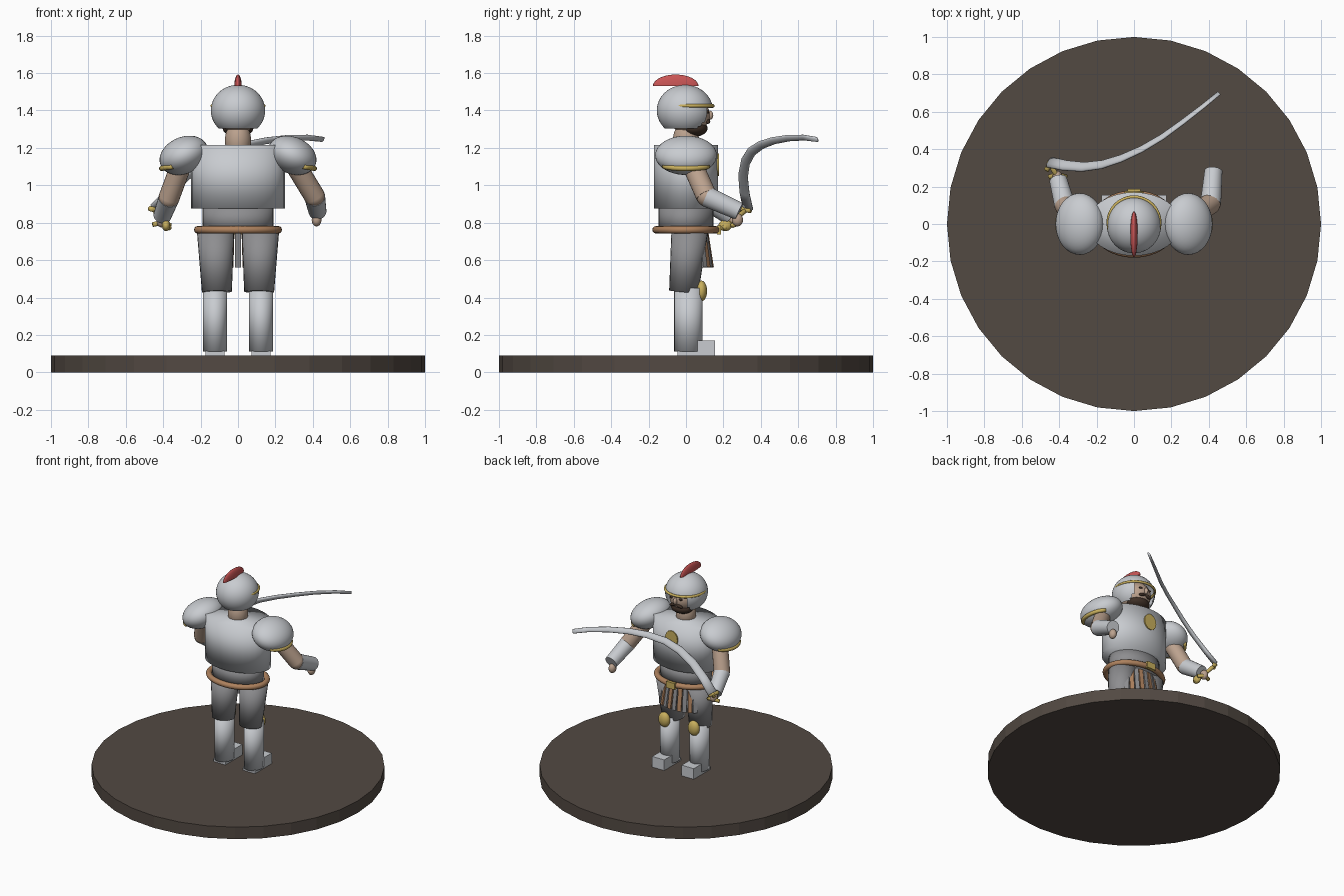
import bpy, bmesh, math
from mathutils import Vector, Matrix

if "Cube" in bpy.data.objects:
    bpy.data.objects.remove(bpy.data.objects["Cube"])


def material(name, rgb):
    m = bpy.data.materials.new(name)
    m.diffuse_color = (*rgb, 1)
    m.use_nodes = True
    m.node_tree.nodes["Principled BSDF"].inputs["Base Color"].default_value = m.diffuse_color
    return m


STEEL = material("steel", (0.58, 0.60, 0.63))
DARK = material("dark_steel", (0.27, 0.27, 0.28))
SKIN = material("skin", (0.50, 0.36, 0.27))
LEATHER = material("leather", (0.42, 0.22, 0.11))
GOLD = material("gold", (0.58, 0.43, 0.11))
RED = material("red", (0.58, 0.09, 0.09))
HAIR = material("dark_hair", (0.05, 0.03, 0.02))
WOOD = material("dark_base", (0.085, 0.067, 0.055))


def finish(name, bm, mat, smooth=True, angle=None):
    bmesh.ops.recalc_face_normals(bm, faces=bm.faces)
    me = bpy.data.meshes.new(name)
    bm.to_mesh(me)
    bm.free()
    me.materials.append(mat)
    ob = bpy.data.objects.new(name, me)
    bpy.context.collection.objects.link(ob)
    me.polygons.foreach_set("use_smooth", [smooth] * len(me.polygons))
    if angle:
        bpy.context.view_layer.objects.active = ob
        ob.select_set(True)
        bpy.ops.object.shade_smooth_by_angle(angle=math.radians(angle))
        ob.select_set(False)
    return ob


def ellipsoid(name, c, r, mat, tilt=0, keep=None, seg=32, rings=20):
    """Scaled sphere, tilted about y; faces failing keep(centre) are removed."""
    bm = bmesh.new()
    bmesh.ops.create_uvsphere(bm, u_segments=seg, v_segments=rings, radius=1)
    bm.transform(Matrix.Translation(c) @ Matrix.Rotation(tilt, 4, 'Y') @ Matrix.Diagonal((*r, 1)))
    if keep:
        gone = [f for f in bm.faces if not keep(f.calc_center_median())]
        bmesh.ops.delete(bm, geom=gone, context='FACES')
    return finish(name, bm, mat)


def box(name, lo, hi, mat):
    lo, hi = Vector(lo), Vector(hi)
    bm = bmesh.new()
    bmesh.ops.create_cube(bm, size=1)
    bm.transform(Matrix.Translation((lo + hi) / 2) @ Matrix.Diagonal((*(hi - lo), 1)))
    return finish(name, bm, mat, smooth=False)


def sweep(name, pts, radii, mat, n=24, flat=1.0, side=(0, 1, 0), closed=False, angle=None):
    """Elliptical tube along points; radii lie across 'side', flattened along it."""
    pts = [Vector(p) for p in pts]
    bm, rings, k = bmesh.new(), [], len(pts)
    for i, p in enumerate(pts):
        if closed:
            t = pts[(i + 1) % k] - pts[i - 1]
        else:
            t = pts[min(i + 1, k - 1)] - pts[max(i - 1, 0)]
        t.normalize()
        a = Vector(side)
        a = (a - t * a.dot(t)).normalized()
        b = t.cross(a)
        r = radii[i] if isinstance(radii, (list, tuple)) else radii
        rings.append([bm.verts.new(p + a * r * flat * math.cos(q) + b * r * math.sin(q))
                      for q in (2 * math.pi * j / n for j in range(n))])
    for i in range(k if closed else k - 1):
        u, v = rings[i], rings[(i + 1) % k]
        for j in range(n):
            bm.faces.new((u[j], u[(j + 1) % n], v[(j + 1) % n], v[j]))
    if not closed:
        bm.faces.new(rings[0])
        bm.faces.new(rings[-1])
    return finish(name, bm, mat, angle=angle)


def hoop(name, c, rx, ry, r, mat):
    pts = [(c[0] + rx * math.cos(a), c[1] + ry * math.sin(a), c[2])
           for a in (2 * math.pi * i / 48 for i in range(48))]
    return sweep(name, pts, r, mat, n=12, side=(0, 0, 1), closed=True)


# Display base
bm = bmesh.new()
bmesh.ops.create_cone(bm, cap_ends=True, segments=32, radius1=1, radius2=1, depth=0.09)
bm.transform(Matrix.Translation((0, 0, 0.045)))
finish("display_base", bm, WOOD, smooth=False)

# Torso and belt
sweep("chest_plate", [(0, 0, 0.875), (0, 0, 1.215)], 0.25, STEEL, n=32, flat=0.68)
sweep("waist", [(0, 0, 0.75), (0, 0, 0.89)], 0.19, DARK, n=32, flat=0.77)
hoop("belt", (0, 0, 0.762), 0.215, 0.16, 0.02, LEATHER)
box("buckle", (-0.035, 0.165, 0.738), (0.035, 0.186, 0.786), GOLD)
sweep("chest_emblem", [(0, 0.160, 1.11), (0, 0.176, 1.11)], 0.06, GOLD, side=(1, 0, 0), flat=0.85, angle=40)

# Skirt straps, alternately steel and leather
for i in range(-4, 5):
    a = i * 0.2
    bm = bmesh.new()
    bmesh.ops.create_cube(bm, size=1)
    bm.transform(Matrix.Translation((0.19 * math.sin(a), 0.128 * math.cos(a), 0.655))
                 @ Matrix.Rotation(-a, 4, 'Z') @ Matrix.Rotation(math.radians(9), 4, 'X')
                 @ Matrix.Diagonal((0.03, 0.012, 0.19, 1)))
    finish("skirt_strap", bm, LEATHER if i % 2 else DARK, smooth=False)

# Legs and feet
for s in (-1, 1):
    x = 0.123 * s
    sweep("thigh", [(0.12 * s, 0.02, 0.76), (0.113 * s, -0.012, 0.43)], [0.1, 0.08], DARK, n=24, flat=0.98)
    sweep("shin_guard", [(x, 0.013, 0.11), (x, 0.013, 0.45)], 0.065, STEEL, n=24, flat=1.17)
    ellipsoid("knee_guard", (x, 0.083, 0.435), (0.045, 0.03, 0.055), GOLD, seg=20, rings=14)
    box("sole", (x - 0.05, -0.045, 0.09), (x + 0.05, 0.155, 0.115), STEEL)
    box("toe_cap", (x - 0.05, 0.06, 0.09), (x + 0.05, 0.155, 0.17), STEEL)

# Shoulders
for s in (-1, 1):
    ellipsoid("shoulder_guard", (0.29 * s, 0, 1.16), (0.135, 0.165, 0.098), STEEL, tilt=0.42 * s)
    arc = [((0.29 + 0.118 * math.cos(a)) * s, 0.135 * math.sin(a), 1.112 - 0.022 * math.cos(a))
           for a in (math.radians(d) for d in range(-60, 61, 12))]
    sweep("shoulder_trim", arc, 0.014, GOLD, n=10, side=(0, 0, 1))

# Arms: shoulder, elbow, wrist
arms = {"right": [(0.30, 0.03, 1.12), (0.41, 0.11, 0.94), (0.425, 0.285, 0.86), (0.42, 0.275, 0.815)],
        "left": [(-0.30, 0.03, 1.12), (-0.37, 0.10, 0.93), (-0.405, 0.235, 0.835), (-0.41, 0.255, 0.81)]}
for name, (sh, el, wr, hand) in arms.items():
    sweep(name + "_upper_arm", [sh, el], 0.056, SKIN, n=20, angle=40)
    ellipsoid(name + "_elbow", el, (0.054,) * 3, SKIN, seg=20, rings=12)
    sweep(name + "_forearm_guard", [el, wr], [0.056, 0.048], STEEL, n=20, angle=40)
    ellipsoid(name + "_hand", hand, (0.026, 0.03, 0.035), SKIN, seg=16, rings=12)

# Head
ellipsoid("neck", (0, 0, 1.24), (0.07, 0.07, 0.1), SKIN)
ellipsoid("face", (0, 0.015, 1.375), (0.1, 0.112, 0.1), SKIN)
ellipsoid("beard", (0, 0.045, 1.305), (0.082, 0.07, 0.045), HAIR)
ellipsoid("nose", (0, 0.128, 1.375), (0.014, 0.018, 0.024), SKIN, seg=12, rings=8)
for s in (-1, 1):
    ellipsoid("eye", (0.038 * s, 0.117, 1.392), (0.014, 0.007, 0.008), HAIR, seg=12, rings=8)
    ellipsoid("moustache", (0.025 * s, 0.118, 1.342), (0.03, 0.012, 0.011), HAIR, tilt=0.3 * s, seg=12, rings=8)
ellipsoid("helmet", (0, -0.006, 1.4), (0.145, 0.15, 0.137), STEEL, seg=48, rings=32,
          keep=lambda c: c.z > 1.305 and not (c.y > 0.05 and abs(c.x) < 0.085 and c.z < 1.41))
hoop("helmet_band", (0, 0.008, 1.425), 0.138, 0.136, 0.009, GOLD)

# Plume: upper half of a thin ellipsoid
ellipsoid("plume", (0, -0.055, 1.53), (0.02, 0.122, 0.062), RED, keep=lambda c: c.z > 1.53)

# Curved sword
path = [(-0.45, 0.33, 0.88), (-0.37, 0.313, 0.96), (-0.27, 0.305, 1.05), (-0.17, 0.318, 1.125),
        (-0.07, 0.35, 1.18), (0.04, 0.40, 1.215), (0.15, 0.465, 1.238), (0.26, 0.545, 1.252),
        (0.37, 0.63, 1.255), (0.455, 0.70, 1.245)]
sweep("blade", path, [0.034 - 0.002 * i for i in range(len(path))], STEEL, n=12, flat=0.5, side=(-1, 1, 1))
sweep("grip", [(-0.455, 0.335, 0.88), (-0.41, 0.25, 0.81), (-0.365, 0.20, 0.77)], 0.013, GOLD, n=12, side=(1, 0, 0))
sweep("cross_guard", [(-0.47, 0.285, 0.875), (-0.43, 0.345, 0.865)], 0.014, GOLD, n=12, side=(0, 0, 1))
sweep("hand_guard", [(-0.455, 0.25, 0.79), (-0.41, 0.265, 0.80), (-0.36, 0.25, 0.785)], 0.013, GOLD, n=12, side=(0, 0, 1))
ellipsoid("pommel", (-0.385, 0.21, 0.785), (0.022, 0.036, 0.03), GOLD, seg=16, rings=12)
